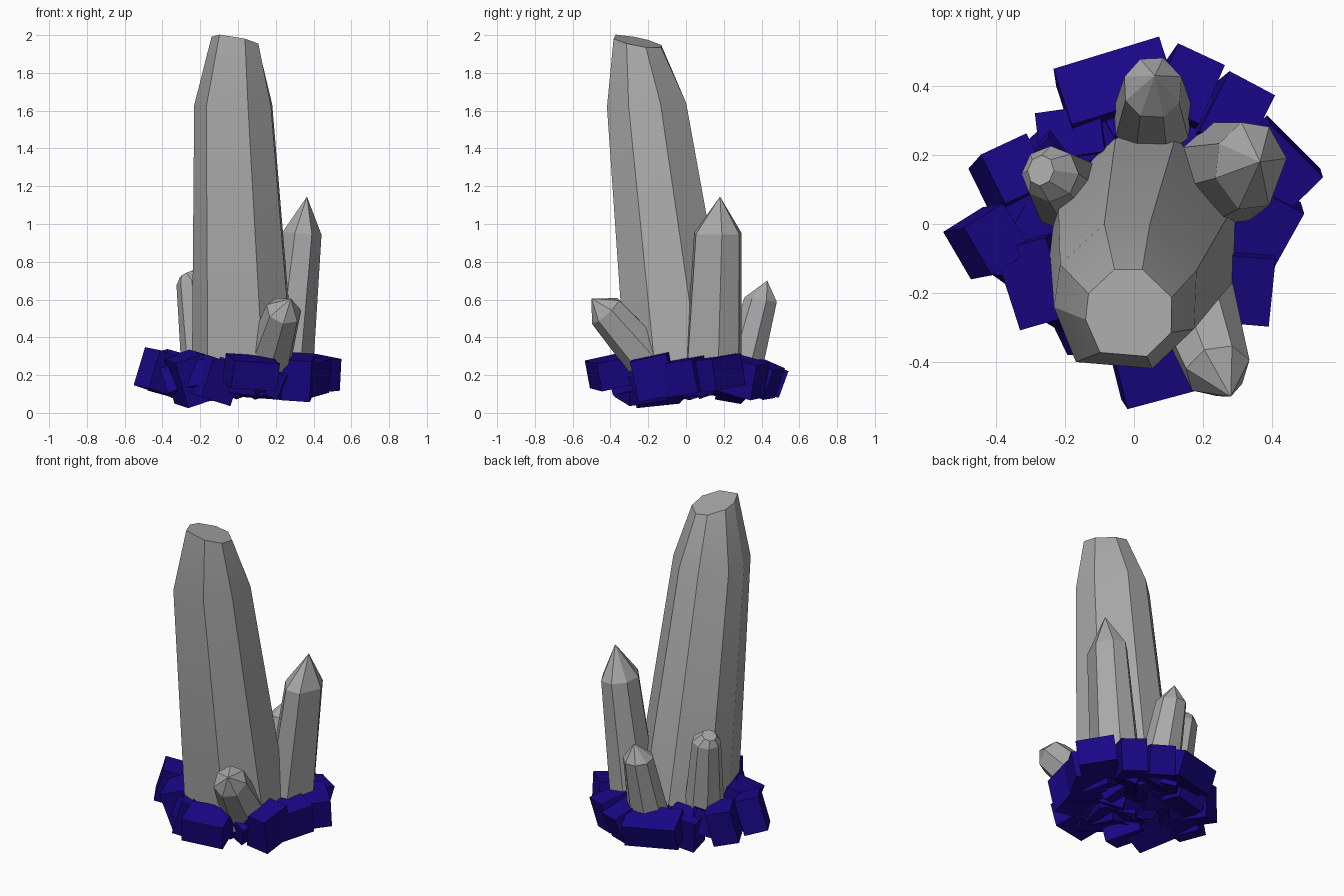
import bpy, bmesh, math, random
from mathutils import Vector, Matrix, Euler

random.seed(4)


def material(name, r, g, b):
    m = bpy.data.materials.new(name)
    m.diffuse_color = (r, g, b, 1)
    return m


indigo = material("indigo_rock", 0.010, 0.002, 0.24)
grey = material("grey_crystal", 0.4, 0.4, 0.4)


def finish(name, bm, mat):
    bmesh.ops.recalc_face_normals(bm, faces=bm.faces)
    me = bpy.data.meshes.new(name)
    bm.to_mesh(me)
    bm.free()
    ob = bpy.data.objects.new(name, me)
    bpy.context.collection.objects.link(ob)
    me.materials.append(mat)
    return ob


def crystal(name, rings, angles, tip=None, bulge=None):
    """Skin rings (centre, rx, ry, tilt_x, tilt_y in degrees); close with a tip or a flat cut."""
    bm = bmesh.new()
    loops = []
    n = len(angles)
    bulge = bulge or [1] * n
    for c, rx, ry, tx, ty in rings:
        rot = Euler((math.radians(tx), math.radians(ty), 0)).to_matrix()
        loops.append([bm.verts.new(Vector(c) + rot @ Vector(
            (rx * k * math.cos(math.radians(a)), ry * k * math.sin(math.radians(a)), 0)))
            for a, k in zip(angles, bulge)])
    for lo, hi in zip(loops, loops[1:]):
        for i in range(n):
            j = (i + 1) % n
            bm.faces.new((lo[i], lo[j], hi[j], hi[i]))
    bm.faces.new(loops[0][::-1])
    if tip:
        t = bm.verts.new(tip)
        for i in range(n):
            bm.faces.new((loops[-1][i], loops[-1][(i + 1) % n], t))
    else:
        bm.faces.new(loops[-1])
    return finish(name, bm, grey)


# Main crystal with a slanted flat top
main = crystal("main_crystal", [
    ((0.038, -0.025, 0.15), 0.285, 0.31, 0, 0),
    ((0.032, -0.043, 0.30), 0.278, 0.302, 0, 0),
    ((-0.02, -0.21, 1.63), 0.214, 0.222, 3, 0),
    ((-0.012, -0.258, 1.965), 0.132, 0.136, -11, 10)],
    [20, 72, 108, 155, 188, 231, 290, 335],
    bulge=[1, 1, 1, 1, 1, 1.1, 1, 1])
bpy.context.view_layer.objects.active = main
main.select_set(True)
bpy.ops.object.shade_smooth_by_angle(angle=math.radians(24))

# Side crystals
crystal("back_right_crystal", [
    ((0.25, 0.14, 0.15), 0.145, 0.16, 0, 0),
    ((0.338, 0.167, 0.95), 0.106, 0.132, 0, 4)],
    [10, 60, 105, 150, 195, 250, 300], (0.365, 0.18, 1.145))
crystal("back_crystal", [
    ((0.055, 0.275, 0.15), 0.128, 0.12, 0, 0),
    ((0.055, 0.395, 0.60), 0.088, 0.092, -8, 0)],
    [20, 70, 115, 160, 205, 245, 290, 330], (0.06, 0.43, 0.70))
crystal("left_crystal", [
    ((-0.175, 0.075, 0.15), 0.12, 0.125, 0, 0),
    ((-0.243, 0.145, 0.69), 0.084, 0.082, -8, -10),
    ((-0.27, 0.155, 0.735), 0.042, 0.045, -10, -25)],
    [0, 45, 90, 135, 180, 225, 270, 315])
crystal("front_right_crystal", [
    ((0.152, -0.17, 0.25), 0.132, 0.128, 42, 16),
    ((0.242, -0.425, 0.54), 0.097, 0.1, 42, 16)],
    [25, 75, 125, 175, 230, 280, 330], (0.28, -0.50, 0.605))

# Rough base blocks: x, y, z, width, depth, height, tilt x, tilt y, yaw
blocks = [
    (-0.05, 0.39, 0.19, 0.32, 0.18, 0.15, -20, 3, 17),
    (0.14, 0.38, 0.19, 0.15, 0.20, 0.17, -22, 4, -25),
    (0.28, 0.305, 0.19, 0.15, 0.20, 0.19, -14, 6, -28),
    (0.395, 0.155, 0.21, 0.22, 0.20, 0.17, 4, 8, -45),
    (0.36, -0.02, 0.19, 0.16, 0.24, 0.18, 8, 8, -28),
    (0.32, -0.17, 0.19, 0.15, 0.20, 0.22, 12, 4, -5),
    (0.07, -0.40, 0.215, 0.25, 0.19, 0.15, 12, 4, 15),
    (-0.13, -0.24, 0.18, 0.18, 0.22, 0.22, 8, 16, 28),
    (-0.26, -0.15, 0.18, 0.16, 0.24, 0.25, 6, -18, 16),
    (-0.425, -0.05, 0.22, 0.14, 0.16, 0.21, 6, 16, 32),
    (-0.36, 0.14, 0.21, 0.15, 0.16, 0.21, -6, 14, 25),
    (-0.17, 0.25, 0.17, 0.19, 0.14, 0.20, -10, -8, 8),
    (-0.29, 0.04, 0.18, 0.18, 0.18, 0.16, 5, -10, 10)]
# Inner rubble fills the middle and the jagged underside
for i in range(26):
    a = i * 2.4
    r = 0.30 * math.sqrt((i + 0.5) / 26)
    blocks.append((r * math.cos(a), r * math.sin(a), 0.19,
                   0.2, 0.17, 0.14, random.uniform(-25, 25),
                   random.uniform(-25, 25), random.uniform(0, 180)))

bm = bmesh.new()
for x, y, z, w, d, h, tx, ty, yaw in blocks:
    rot = Euler([math.radians(v) for v in (tx, ty, yaw)]).to_matrix().to_4x4()
    bmesh.ops.create_cube(bm, size=1, matrix=Matrix.Translation((x, y, z)) @ rot
                          @ Matrix.Diagonal((w, d, h, 1)))
finish("rock_base", bm, indigo)
